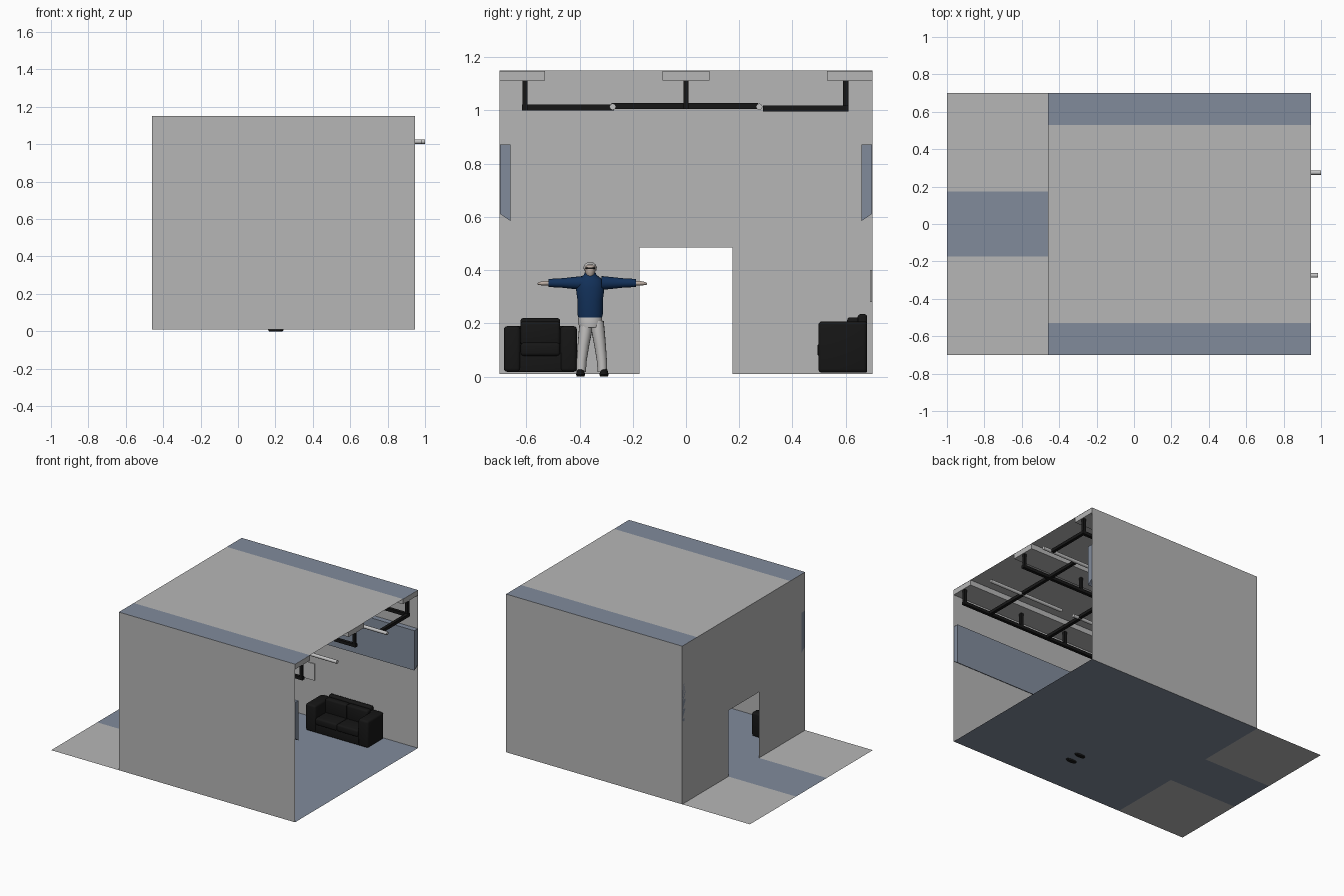
import bpy, bmesh, math
from mathutils import Matrix

if "Cube" in bpy.data.objects:
    bpy.data.objects.remove(bpy.data.objects["Cube"])


def material(name, r, g, b):
    m = bpy.data.materials.new(name)
    m.diffuse_color = (r, g, b, 1)
    m.use_nodes = True
    m.node_tree.nodes["Principled BSDF"].inputs["Base Color"].default_value = m.diffuse_color
    return m


GREY = material("wall grey", .47, .47, .47)
BLUE = material("slate blue", .22, .26, .33)
BLACK = material("black", .008, .008, .008)
TUBE = material("light tube", .55, .55, .55)
NAVY = material("jacket navy", .006, .03, .10)
PALE = material("pale cloth", .55, .54, .53)
SKIN = material("skin", .50, .42, .37)


def finish(bm, name, mat, smooth=False):
    bm.normal_update()
    me = bpy.data.meshes.new(name)
    bm.to_mesh(me)
    bm.free()
    me.materials.append(mat)
    ob = bpy.data.objects.new(name, me)
    bpy.context.collection.objects.link(ob)
    if smooth:
        bpy.context.view_layer.objects.active = ob
        ob.select_set(True)
        bpy.ops.object.shade_smooth_by_angle(angle=math.radians(40))
        ob.select_set(False)
    return ob


def sheet(name, mat, *rects):
    """Flat rectangles; each is (lo, hi) with one equal coordinate."""
    bm = bmesh.new()
    for lo, hi in rects:
        flat = [i for i in range(3) if lo[i] == hi[i]][0]
        a, b = [i for i in range(3) if i != flat]
        pts = []
        for s, t in ((0, 0), (1, 0), (1, 1), (0, 1)):
            p = list(lo)
            p[a] = (lo, hi)[s][a]
            p[b] = (lo, hi)[t][b]
            pts.append(bm.verts.new(p))
        bm.faces.new(pts)
    return finish(bm, name, mat)


def box(name, mat, lo, hi, bevel=0, xf=None):
    bm = bmesh.new()
    bmesh.ops.create_cube(bm, size=1)
    for v in bm.verts:
        v.co = [lo[i] + (v.co[i] + .5) * (hi[i] - lo[i]) for i in range(3)]
    if bevel:
        bmesh.ops.bevel(bm, geom=bm.edges[:], offset=bevel, segments=3,
                        affect='EDGES', profile=.5)
    if xf:
        bm.transform(xf)
    return finish(bm, name, mat, bevel > 0)


def loft(name, mat, rings, axis='z', n=16):
    """Rings are (x, y, z, radius x, radius across)."""
    bm = bmesh.new()
    loops = []
    for x, y, z, r, q in rings:
        loop = []
        for i in range(n):
            a = 2 * math.pi * i / n
            c, s = r * math.cos(a), q * math.sin(a)
            loop.append(bm.verts.new((x + c, y + s, z) if axis == 'z' else
                                     (x + c, y, z + s) if axis == 'y' else
                                     (x, y + c, z + s)))
        loops.append(loop)
    for a, b in zip(loops, loops[1:]):
        for i in range(n):
            j = (i + 1) % n
            bm.faces.new((a[i], a[j], b[j], b[i]))
    bm.faces.new(loops[0])
    bm.faces.new(loops[-1])
    bmesh.ops.recalc_face_normals(bm, faces=bm.faces[:])
    return finish(bm, name, mat, True)


# Room shell
XB, XF, Y, Z0, Z1 = -.46, .945, .70, .01, 1.15
D, DT, S = .175, .485, .53
sheet("side_walls", GREY, *[((XB, s * Y, Z0), (XF, s * Y, Z1)) for s in (-1, 1)])
sheet("door_wall", GREY, ((XB, -Y, Z0), (XB, -D, Z1)), ((XB, D, Z0), (XB, Y, Z1)),
      ((XB, -D, DT), (XB, D, Z1)))
sheet("room_floor", BLUE, ((XB, -Y, Z0), (XF, Y, Z0)), ((-1, -D, Z0), (XB, D, Z0)))
sheet("outer_floor", GREY, ((-1, -Y, Z0), (XB, -D, Z0)), ((-1, D, Z0), (XB, Y, Z0)))
sheet("ceiling", GREY, ((XB, -S, Z1), (XF, S, Z1)))
sheet("ceiling_edge_strips", BLUE, ((XB, -Y, Z1), (XF, -S, Z1)), ((XB, S, Z1), (XF, Y, Z1)))

# Ceiling soffits
for i, (a, b) in enumerate(((-Y, -S), (-.088, .088), (S, Y))):
    box(f"soffit_{i}", GREY, (XB, a, 1.112), (XF, b, Z1 - .001))

# Wall panels with slanted undersides
for s in (-1, 1):
    bm = bmesh.new()
    prof = [(Y - .001, .612), (.66, .585), (.66, .872), (Y - .001, .872)]
    ends = [[bm.verts.new((x, s * y, z)) for y, z in prof] for x in (XB, XF)]
    for i in range(4):
        j = (i + 1) % 4
        bm.faces.new((ends[0][i], ends[0][j], ends[1][j], ends[1][i]))
    for e in ends:
        bm.faces.new(e)
    bmesh.ops.recalc_face_normals(bm, faces=bm.faces[:])
    finish(bm, "wall_panel", BLUE)

# Plate on the wall
box("wall_plate", TUBE, (-.20, .692, .28), (.126, .699, .40))

# Hanging black frame: long rails, cross rails and drop posts
for y, z in ((-.605, 1.0), (0, 1.006), (.60, .996)):
    box("long_rail", BLACK, (-.40, y - .011, z), (XF, y + .011, z + .022))
    for x in (-.30, .08, .45, .93):
        box("drop_post", BLACK, (x - .01, y - .01, z), (x + .01, y + .01, 1.113))
for x in (-.25, .235, .72):
    box("cross_rail", BLACK, (x - .011, -.605, 1.0), (x + .011, -.27, 1.022))
    box("cross_rail", BLACK, (x - .011, -.28, 1.006), (x + .011, .27, 1.028))
for x in (.0, .935):
    box("cross_rail", BLACK, (x - .011, .29, .996), (x + .011, .61, 1.018))

# Light tubes
for y, front in ((-.275, .985), (.275, 1.0)):
    for k in range(2):
        x = front - .70 * k
        loft("light_tube", TUBE, [(x - .6, y, 1.014, .012, .012),
                                  (x, y, 1.014, .012, .012)], 'x', 12)


# Seating, built facing -y
def seat(name, place, w, d, arm_w, arm_h, back_h, cushions):
    h = w / 2
    iw = h - arm_w
    box(name + "_base", BLACK, (-h + .01, .01, 0), (h - .01, d, .075), .006, place)
    box(name + "_back", BLACK, (-h + .01, d - .05, .02), (h - .01, d, arm_h), .01, place)
    box(name + "_headrest", BLACK, (-iw, d - .035, .06), (iw, d, back_h), .01, place)
    for s in (-1, 1):
        a, b = sorted((s * iw, s * h))
        box(name + "_arm", BLACK, (a, .004, 0), (b, d, arm_h), .014, place)
    cw = 2 * iw / cushions
    for i in range(cushions):
        a = -iw + i * cw
        box(name + "_cushion", BLACK, (a, 0, .06), (a + cw, d - .04, .11), .012, place)
        box(name + "_back_cushion", BLACK, (a, d - .075, .10),
            (a + cw, d - .03, back_h - .012), .012, place)


seat("sofa", Matrix.Translation((.438, .493, .015)), .50, .187, .08, .193, .22, 2)
seat("armchair", Matrix.Translation((-.23, -.547, .018)) @ Matrix.Rotation(math.pi / 2, 4, 'Z'),
     .275, .19, .063, .172, .202, 1)

# Standing figure with arms out, facing +x
PX, PY = .19, -.36
loft("jacket", NAVY, [(PX, PY, .215, .030, .042), (PX, PY, .235, .034, .048),
                      (PX, PY, .29, .035, .048), (PX, PY, .335, .036, .054),
                      (PX, PY, .365, .030, .048), (PX, PY, .382, .020, .024),
                      (PX, PY, .392, .019, .020)])
loft("head", SKIN, [(PX + .006, PY, .375, .014, .013), (PX + .006, PY, .387, .020, .017),
                    (PX + .004, PY, .402, .025, .021), (PX + .002, PY, .415, .024, .021),
                    (PX, PY, .424, .014, .013)])
loft("hair", PALE, [(PX - .006, PY, .398, .022, .023), (PX - .004, PY, .412, .025, .025),
                    (PX - .002, PY, .422, .021, .020), (PX - .002, PY, .428, .010, .012)])
box("glasses", BLACK, (PX + .022, PY - .018, .404), (PX + .030, PY + .018, .410))
loft("hips", PALE, [(PX, PY, .185, .029, .040), (PX, PY, .205, .033, .046),
                    (PX, PY, .228, .031, .044)])
for s in (-1, 1):
    arm = [(.035, .352, .026, .026), (.075, .352, .021, .022), (.11, .352, .017, .018),
           (.165, .352, .014, .015)]
    loft("sleeve", NAVY, [(PX, PY + s * a + .008, z, r, q) for a, z, r, q in arm], 'y')
    hand = [(.160, .351, .009, .008), (.178, .351, .013, .009), (.198, .350, .011, .006),
            (.206, .349, .004, .003)]
    loft("hand", SKIN, [(PX, PY + s * a + .008, z, r, q) for a, z, r, q in hand], 'y', 12)
    leg = [(.040, .018, .021, .018), (.038, .06, .022, .019), (.031, .12, .025, .022),
           (.024, .17, .030, .025), (.021, .21, .029, .024)]
    loft("trouser_leg", PALE, [(PX - .004, PY + s * o + .006, z, r, q) for o, z, r, q in leg])
    y = PY + s * .044 + .008
    loft("shoe", BLACK, [(PX + .012, y, 0, .036, .014), (PX + .012, y, .008, .042, .017),
                         (PX + .006, y, .018, .035, .015), (PX - .006, y, .028, .020, .012)])
